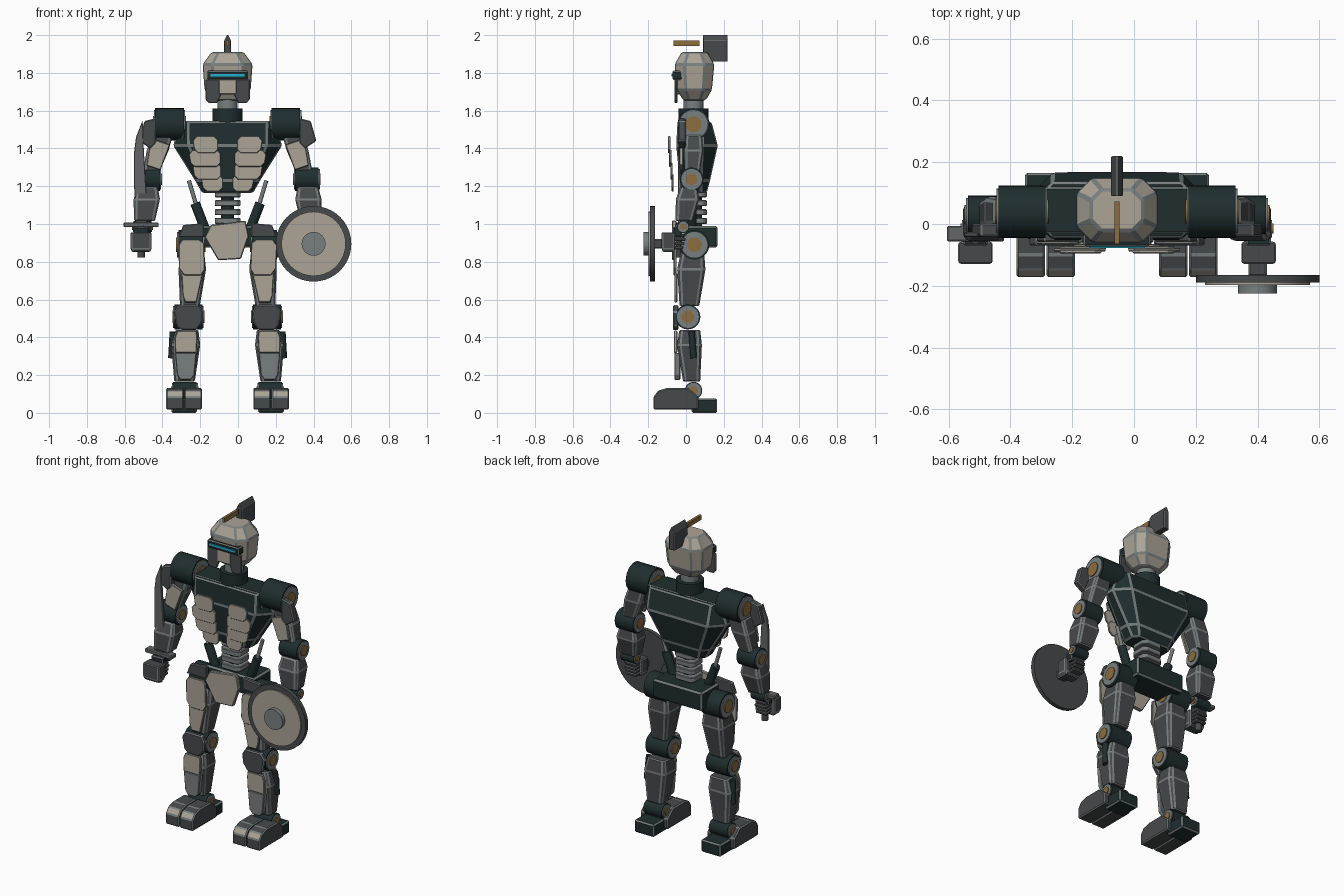
import bpy, bmesh, math
from mathutils import Vector

C = -0.055  # body centre line (x)


def mat(name, r, g, b):
    m = bpy.data.materials.new(name)
    m.diffuse_color = (r, g, b, 1)
    return m


BONE = mat("bone armour", 0.41, 0.37, 0.305)
TEAL = mat("dark teal metal", 0.014, 0.027, 0.028)
DARK = mat("dark grey metal", 0.062, 0.068, 0.07)
STEEL = mat("steel trim", 0.19, 0.215, 0.215)
GREY = mat("blade grey", 0.125, 0.135, 0.135)
GOLD = mat("bronze", 0.26, 0.155, 0.05)
CYAN = mat("cyan glow", 0.015, 0.45, 0.65)


def finish(name, bm, main, bev=0.0, extra=()):
    bmesh.ops.recalc_face_normals(bm, faces=bm.faces)
    if bev:
        bmesh.ops.bevel(bm, geom=list(bm.edges), offset=bev, segments=1, profile=0.5,
                        affect='EDGES', clamp_overlap=True, material=1)
    me = bpy.data.meshes.new(name)
    bm.to_mesh(me)
    bm.free()
    for m in (main, STEEL, *extra):
        me.materials.append(m)
    ob = bpy.data.objects.new(name, me)
    bpy.context.collection.objects.link(ob)
    return ob


def hull(name, rings, main, bev=0.006):
    """Stacked chamfered rectangles: (z, cx, cy, half x, half y, corner cut)."""
    bm = bmesh.new()
    loops = []
    for z, cx, cy, hx, hy, c in rings:
        pts = [(hx - c, -hy), (hx, -hy + c), (hx, hy - c), (hx - c, hy),
               (-hx + c, hy), (-hx, hy - c), (-hx, -hy + c), (-hx + c, -hy)]
        loops.append([bm.verts.new((cx + x, cy + y, z)) for x, y in pts])
    for a, b in zip(loops, loops[1:]):
        for i in range(8):
            j = (i + 1) % 8
            bm.faces.new((a[i], a[j], b[j], b[i]))
    bm.faces.new(loops[0])
    bm.faces.new(loops[-1])
    return finish(name, bm, main, bev)


def prism(name, pts, axis, a, b, main, bev=0.004, extra=()):
    """Polygon extruded along x (points y,z) or along y (points x,z)."""
    bm = bmesh.new()
    put = (lambda p, t: (t, p[0], p[1])) if axis == 'x' else (lambda p, t: (p[0], t, p[1]))
    lo = [bm.verts.new(put(p, a)) for p in pts]
    hi = [bm.verts.new(put(p, b)) for p in pts]
    bm.faces.new(lo)
    bm.faces.new(hi)
    n = len(pts)
    for i in range(n):
        bm.faces.new((lo[i], lo[(i + 1) % n], hi[(i + 1) % n], hi[i]))
    return finish(name, bm, main, bev, extra)


def box(name, x0, x1, y0, y1, z0, z1, main, bev=0.006):
    return prism(name, [(x0, z0), (x1, z0), (x1, z1), (x0, z1)], 'y', y0, y1, main, bev)


def cyl(name, p0, p1, r, main, n=28):
    p0, p1 = Vector(p0), Vector(p1)
    d = p1 - p0
    bm = bmesh.new()
    bmesh.ops.create_cone(bm, cap_ends=True, segments=n, radius1=r, radius2=r, depth=d.length)
    bm.transform(d.to_track_quat('Z', 'Y').to_matrix().to_4x4())
    bmesh.ops.translate(bm, verts=bm.verts, vec=(p0 + p1) / 2)
    for f in bm.faces:
        f.smooth = len(f.verts) == 4
    for e in bm.edges:
        e.smooth = e.calc_face_angle(0) < 0.7
    return finish(name, bm, main)


def joint(name, x, y, z, hw, r):
    """Barrel hinge with steel end rings and bronze pins on both ends."""
    for part, w, rr, m in (("barrel", hw, r, TEAL), ("ring", hw + 0.006, r * 0.88, STEEL),
                           ("pin", hw + 0.011, r * 0.5, GOLD)):
        cyl(f"{name}_{part}", (x - w, y, z), (x + w, y, z), rr, m)


# Head, visor, neck and crest
hull("head", [(1.655, C, .045, .075, .06, .03), (1.71, C, .045, .122, .092, .045),
              (1.845, C, .045, .132, .105, .05), (1.91, C, .045, .085, .068, .035)], BONE, .008)
box("face_plate", C - .05, C + .05, -.062, -.03, 1.685, 1.77, BONE)
box("visor", C - .108, C + .108, -.072, 0, 1.763, 1.812, TEAL)
box("visor_light", C - .09, C + .09, -.078, -.07, 1.782, 1.794, CYAN, 0)
cyl("neck", (C, .04, 1.54), (C, .04, 1.68), .053, STEEL)
cyl("collar", (C, .04, 1.52), (C, .04, 1.612), .08, TEAL)
hull("crest", [(1.86, C, .155, .019, .065, .003), (1.97, C, .155, .019, .065, .003),
               (2.0, C, .155, .003, .065, .001)], DARK, .002)
box("crest_rod", C - .008, C + .008, -.065, .072, 1.943, 1.972, GOLD, 0)

# Torso, spine and pelvis
hull("torso", [(1.165, C, .045, .135, .065, .03), (1.23, C, .047, .172, .08, .045),
               (1.415, C, .058, .288, .11, .08), (1.54, C, .045, .25, .09, .04)], TEAL, .008)
box("shoulder_bridge", C - .24, C + .24, -.03, .12, 1.45, 1.545, TEAL)
for i in range(4):
    z = 1.0 + i * .047
    hull(f"spine_disc_{i}", [(z, C, .05, .068, .06, .02), (z + .032, C, .05, .068, .06, .02)], STEEL, .004)
cyl("spine_core", (C, .05, .95), (C, .05, 1.2), .035, TEAL)
box("pelvis", C - .17, C + .17, -.01, .168, .875, .99, TEAL, .01)
prism("groin_plate", [(C - .09, .995), (C + .095, 1.018), (C + .112, .935), (C + .07, .815),
                      (C - .05, .808), (C - .122, .93)], 'y', -.075, -.05, BONE, .005)

for s, side in ((-1, "left"), (1, "right")):
    X = lambda u: C + s * u

    def plate(name, pts, y0, y1, m, bev=.004):
        prism(f"{side}_{name}", [(X(u), z) for u, z in pts], 'y', y0, y1, m, bev)

    # Head and chest armour
    plate("cheek_guard", [(.032, 1.765), (.118, 1.765), (.118, 1.66), (.1, 1.64), (.055, 1.64),
                          (.032, 1.69)], -.06, -.045, DARK)
    for i, (a, b, z) in enumerate(((.05, .185, 1.375), (.037, .205, 1.303),
                                   (.035, .185, 1.235), (.025, .14, 1.172))):
        y = -.095 + .006 * i
        plate(f"chest_scale_{i}", [(a, z + .07), (a + .02, z + .09), (b - .02, z + .09), (b, z + .065),
                                   (b - .008, z + .02), (b - .03, z), (a + .02, z), (a, z + .02)],
              y, y + .012, BONE, .003)
    # Waist piston
    cyl(f"{side}_waist_rod", (X(.205), .03, 1.23), (X(.16), .03, 1.08), .011, STEEL, 14)
    cyl(f"{side}_waist_piston", (X(.172), .03, 1.11), (X(.122), .03, .98), .026, TEAL, 18)

    # Shoulder and upper arm
    joint(f"{side}_shoulder", X(.308), .04, 1.528, .076, .085)
    plate("shoulder_pad", [(.38, 1.56), (.44, 1.545), (.47, 1.44), (.41, 1.4), (.38, 1.43)],
          -.04, 0, DARK, .005)
    hull(f"{side}_upper_arm", [(1.47, X(.345), .04, .055, .045, .012), (1.39, X(.37), .04, .058, .05, .012),
                               (1.26, X(.41), .032, .042, .04, .01)], DARK)
    plate("upper_arm_plate", [(.395, 1.45), (.305, 1.42), (.355, 1.285), (.43, 1.31), (.415, 1.4)],
          -.035, -.015, BONE)
    joint(f"{side}_elbow", X(.42), .03, 1.237, .062, .062)
    # Forearm, wrist and hand
    hull(f"{side}_forearm", [(1.195, X(.425), .015, .055, .045, .012), (1.13, X(.428), .008, .07, .062, .015),
                             (1.015, X(.44), -.01, .055, .045, .012)], DARK)
    joint(f"{side}_wrist", X(.45), -.015, .985, .045, .032)
    hull(f"{side}_hand", [(.852, X(.458), -.093, .048, .03, .006), (.87, X(.458), -.093, .056, .036, .006),
                          (.955, X(.458), -.093, .056, .036, .006)], DARK)
    box(f"{side}_palm", X(.458) - .04, X(.458) + .04, -.07, -.02, .93, .985, TEAL)
    for i in range(4):
        z = .866 + i * .022
        box(f"{side}_finger_{i}", X(.45) - .04, X(.45) + .035, -.06, -.002 - .006 * abs(i - 2),
            z, z + .018, DARK, .004)

    # Hip and thigh
    joint(f"{side}_hip", X(.195), .045, .89, .066, .078)
    plate("hip_plate", [(.125, .93), (.125, 1.005), (.235, .995), (.26, .93)], -.058, -.03, DARK)
    hull(f"{side}_thigh", [(.86, X(.185), .035, .06, .06, .015), (.76, X(.187), .028, .073, .075, .018),
                           (.565, X(.2), .018, .052, .052, .014)], DARK)
    plate("upper_thigh_plate", [(.125, .9), (.15, .918), (.24, .918), (.26, .89), (.258, .765), (.23, .728),
                                (.14, .728), (.12, .76)], -.066, -.05, BONE)
    plate("lower_thigh_plate", [(.13, .74), (.245, .74), (.238, .62), (.225, .585), (.165, .585)],
          -.062, -.046, BONE)
    # Knee and shin
    joint(f"{side}_knee", X(.208), .01, .508, .074, .066)
    plate("knee_cap", [(.15, .57), (.26, .57), (.285, .535), (.27, .46), (.245, .438), (.165, .438),
                       (.135, .48), (.13, .535)], -.07, -.04, DARK, .006)
    hull(f"{side}_shin", [(.44, X(.215), .02, .06, .055, .014), (.36, X(.222), .018, .077, .066, .018),
                          (.165, X(.228), .03, .054, .045, .014)], DARK)
    plate("upper_shin_plate", [(.165, .435), (.265, .435), (.28, .4), (.278, .318), (.165, .318), (.16, .4)],
          -.064, -.046, BONE)
    plate("lower_shin_plate", [(.165, .318), (.278, .318), (.268, .2), (.25, .175), (.195, .175), (.175, .2)],
          -.062, -.03, STEEL)
    cyl(f"{side}_shin_piston", (X(.298), .04, .29), (X(.29), .03, .43), .017, TEAL, 14)
    # Ankle and foot
    joint(f"{side}_ankle", X(.226), .04, .118, .062, .046)
    for i, u in enumerate((.182, .279)):
        toe = prism(f"{side}_toe_{i}", [(-.172, .018), (-.172, .085), (-.148, .118), (-.1, .132), (.01, .132),
                                        (.065, .085), (.065, .018)], 'x', X(u) - .046, X(u) + .046,
                    DARK, .006, (BONE,))
        for p in toe.data.polygons:
            if p.material_index == 0 and p.normal.y < -.4 and p.normal.z > .3:
                p.material_index = 2
    box(f"{side}_heel", X(.23) - .068, X(.23) + .068, .03, .165, 0, .077, TEAL, .008)

# Curved sword in the left hand
sx = -.513
prism("sword_blade", [(-.54, 1.0), (-.55, 1.2), (-.55, 1.38), (-.54, 1.46), (-.505, 1.55), (-.5, 1.42),
                      (-.487, 1.2), (-.48, 1.0)], 'y', -.042, -.026, GREY, .003)
box("sword_guard", -.605, -.42, -.056, -.006, .983, 1.008, GREY, .004)
cyl("sword_grip", (sx, -.045, .822), (sx, -.045, .99), .02, DARK, 14)

# Round shield on the right hand
for nm, y0, y1, r, m in (("shield_rim", -.19, -.165, .2, DARK), ("shield_face", -.198, -.185, .17, BONE),
                         ("shield_boss", -.224, -.19, .063, STEEL)):
    cyl(nm, (.4, y0, .895), (.4, y1, .895), r, m, 40)
box("shield_handle", .37, .43, -.17, -.12, .87, .92, DARK)
